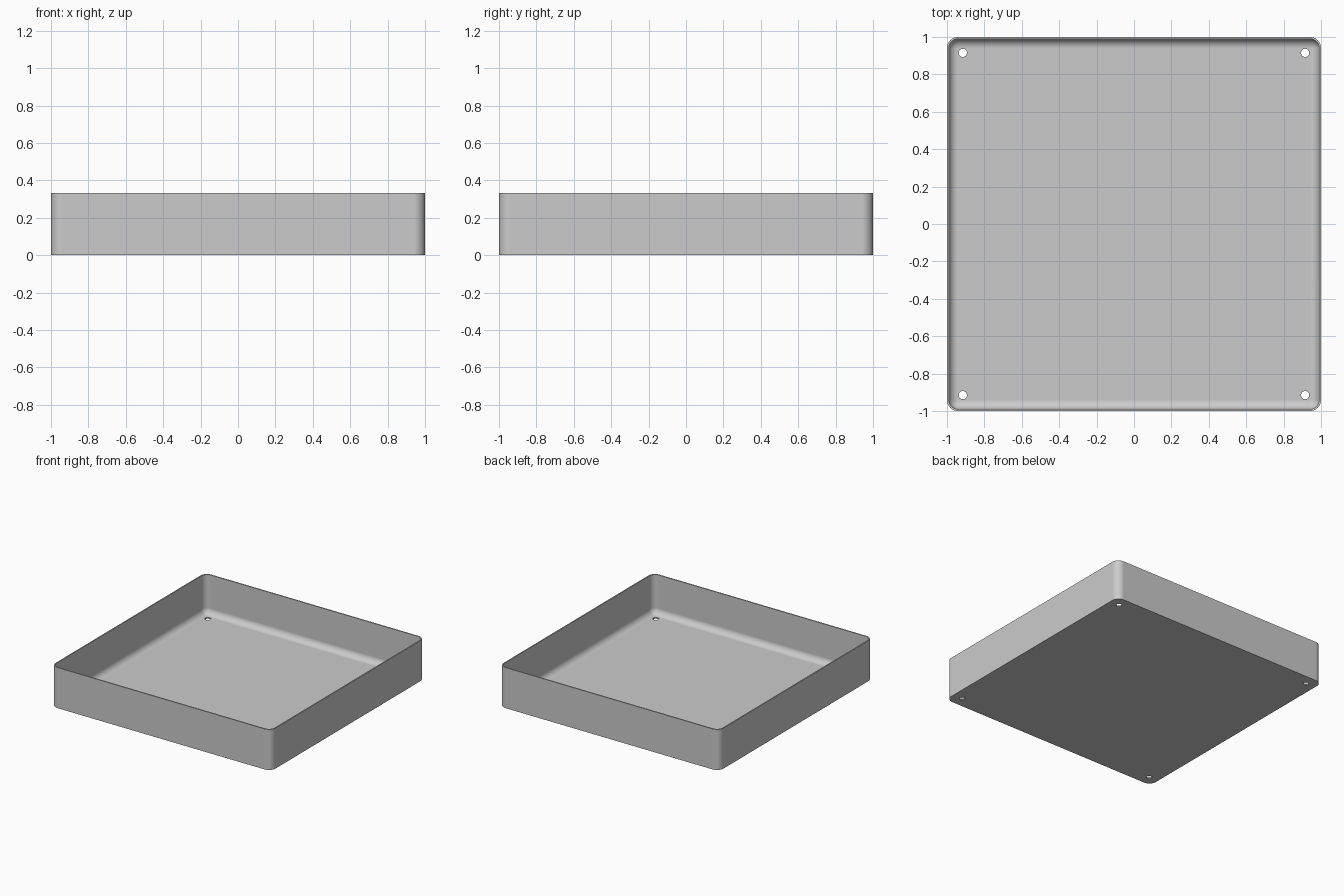
import bpy, bmesh, math

cube = bpy.data.objects.get("Cube")
if cube:
    bpy.data.objects.remove(cube, do_unlink=True)

HALF, HEIGHT = 1.0, 0.333
WALL, FLOOR = 0.01, 0.01
CORNER = 0.06                 # outer corner radius
FILLET = CORNER - WALL        # inner corner and floor fillet radius
HOLE_POS, HOLE_R = 0.915, 0.022
ARC = 10

grey = bpy.data.materials.new("light grey")
grey.use_nodes = True
colour = (0.6, 0.6, 0.6, 1)
grey.diffuse_color = colour
grey.node_tree.nodes["Principled BSDF"].inputs["Base Color"].default_value = colour


def rounded_square(bm, radius, z):
    """Loop of vertices whose corner arcs share the tray's corner centres."""
    c = HALF - CORNER
    loop = []
    for q, (sx, sy) in enumerate(((1, 1), (-1, 1), (-1, -1), (1, -1))):
        for i in range(ARC + 1):
            a = math.pi / 2 * (q + i / ARC)
            loop.append(bm.verts.new((sx * c + radius * math.cos(a),
                                      sy * c + radius * math.sin(a), z)))
    return loop


# Tray shell: outer wall, rim, inner wall, floor fillet, floor
bm = bmesh.new()
sections = [(CORNER, 0), (CORNER, HEIGHT), (FILLET, HEIGHT)]
for i in range(ARC + 1):
    t = math.pi / 2 * i / ARC
    sections.append((FILLET * math.cos(t), FLOOR + FILLET * (1 - math.sin(t))))
loops = [rounded_square(bm, r, z) for r, z in sections]
for low, high in zip(loops, loops[1:]):
    for i in range(len(low)):
        j = (i + 1) % len(low)
        bm.faces.new((low[i], low[j], high[j], high[i]))
bm.faces.new(loops[0][::-1])
bm.faces.new(loops[-1])
bmesh.ops.remove_doubles(bm, verts=bm.verts, dist=1e-5)
bmesh.ops.recalc_face_normals(bm, faces=bm.faces)
mesh = bpy.data.meshes.new("tray")
bm.to_mesh(mesh)
bm.free()
tray = bpy.data.objects.new("tray", mesh)
bpy.context.collection.objects.link(tray)
mesh.materials.append(grey)

# Four screw holes through the floor
bm = bmesh.new()
for sx in (-1, 1):
    for sy in (-1, 1):
        made = bmesh.ops.create_cone(bm, cap_ends=True, segments=32, radius1=HOLE_R,
                                     radius2=HOLE_R, depth=0.1)
        bmesh.ops.translate(bm, verts=made["verts"], vec=(sx * HOLE_POS, sy * HOLE_POS, 0))
cut_mesh = bpy.data.meshes.new("hole_cutter")
bm.to_mesh(cut_mesh)
bm.free()
cut_mesh.materials.append(grey)
cutter = bpy.data.objects.new("hole_cutter", cut_mesh)
bpy.context.collection.objects.link(cutter)
cutter.hide_render = True

bpy.ops.object.select_all(action="DESELECT")
tray.select_set(True)
bpy.context.view_layer.objects.active = tray
cut = tray.modifiers.new("holes", "BOOLEAN")
cut.operation = "DIFFERENCE"
cut.solver = "EXACT"
cut.object = cutter
bpy.ops.object.modifier_apply(modifier=cut.name)
bpy.data.objects.remove(cutter, do_unlink=True)

# Smooth curves, crisp rim, even flat faces
bpy.ops.object.shade_smooth_by_angle(angle=math.radians(35))
normals = tray.modifiers.new("even normals", "WEIGHTED_NORMAL")
normals.keep_sharp = True
